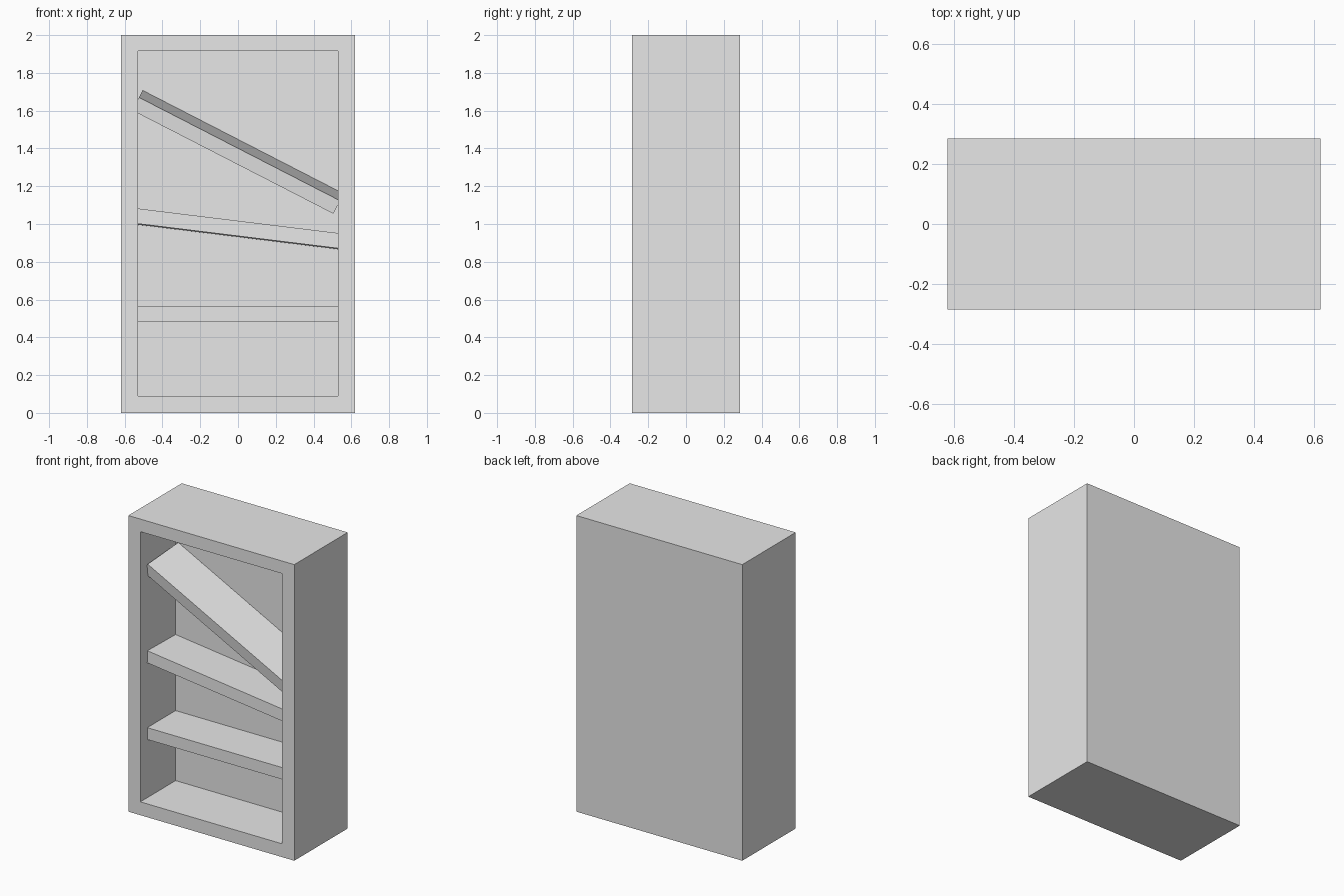
import bpy
import math
from mathutils import Matrix, Vector

cube = bpy.data.objects.get("Cube")
if cube:
    bpy.data.objects.remove(cube, do_unlink=True)

grey = bpy.data.materials.new("light_grey")
grey.use_nodes = True
colour = (0.8, 0.8, 0.8, 1)
grey.diffuse_color = colour
grey.node_tree.nodes["Principled BSDF"].inputs["Base Color"].default_value = colour

# Overall cabinet and opening sizes
W, D, H = 1.24, 0.57, 2.0
WALL, RECESS = 0.09, 0.376
FRONT = -D / 2


def box(name, size, centre, slope=0, roll=0):
    """Box of a given size, rolled about its length, then sloped sideways."""
    bpy.ops.mesh.primitive_cube_add(size=1)
    obj = bpy.context.object
    obj.name = name
    turn = (Matrix.Rotation(math.radians(slope), 4, 'Y')
            @ Matrix.Rotation(math.radians(roll), 4, 'X'))
    obj.data.transform(turn @ Matrix.Diagonal((*size, 1)))
    obj.location = Vector(centre)
    obj.data.materials.append(grey)
    return obj


# Cabinet body with the front opening cut out
cabinet = box("cabinet", (W, D, H), (0, 0, H / 2))
opening = box("opening_cutter", (W - 2 * WALL, 2 * RECESS, H - 0.175),
              (0, FRONT, 0.09 + (H - 0.175) / 2))
cut = cabinet.modifiers.new("opening", 'BOOLEAN')
cut.operation = 'DIFFERENCE'
cut.solver = 'EXACT'
cut.object = opening
bpy.context.view_layer.objects.active = cabinet
bpy.ops.object.modifier_apply(modifier=cut.name)
bpy.data.objects.remove(opening, do_unlink=True)

# Shelves: level, slightly tilted, and fallen
SHELF_Y = FRONT + 0.075 + 0.15
box("lower_shelf", (1.07, 0.302, 0.08), (0, SHELF_Y, 0.523))
box("middle_shelf", (1.09, 0.302, 0.08), (0, SHELF_Y, 0.974), 7, -1)
box("upper_shelf", (1.197, 0.302, 0.078), (0, SHELF_Y, 1.381), 27.2, 8)
